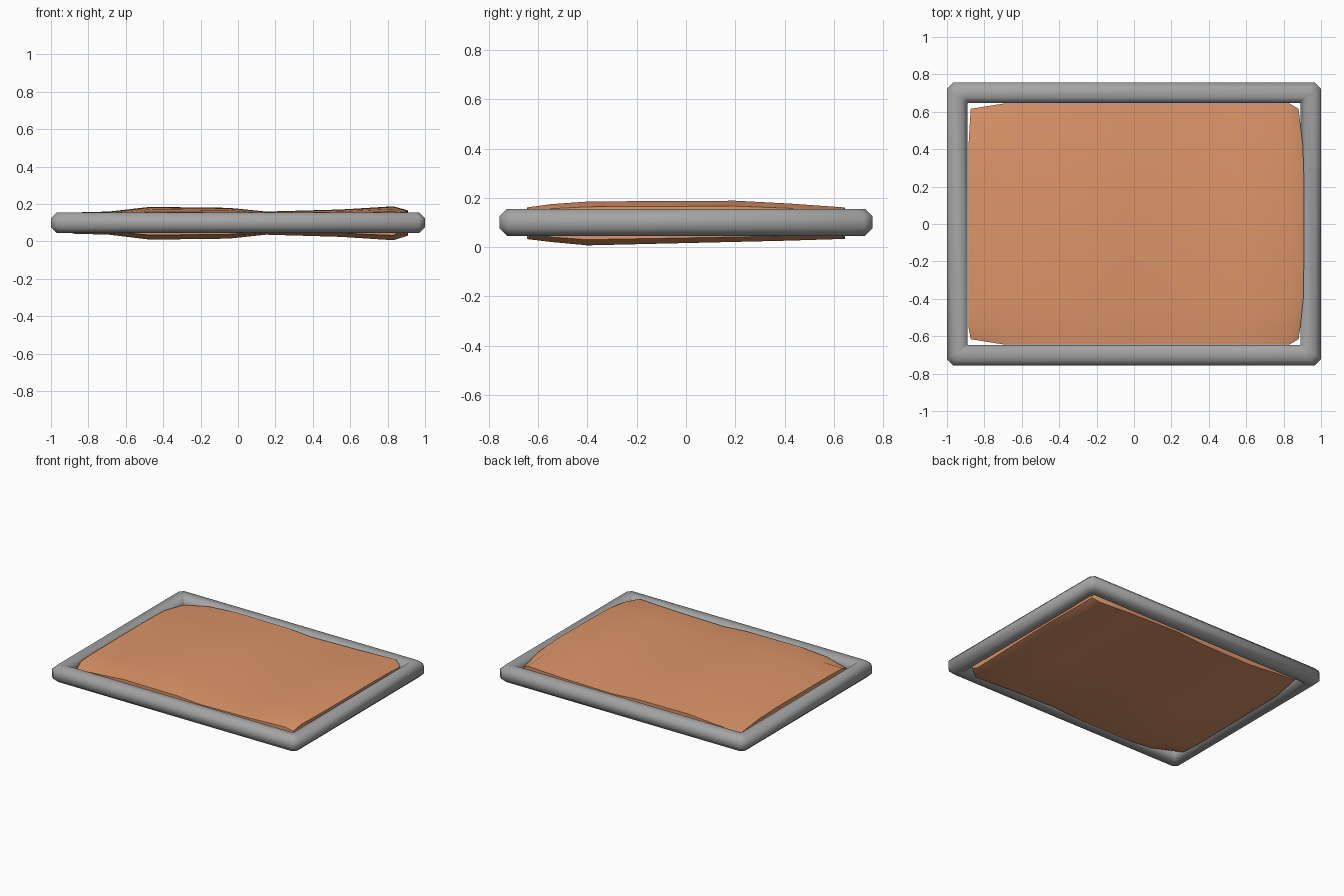
import bpy, bmesh

if "Cube" in bpy.data.objects:
    bpy.data.objects.remove(bpy.data.objects["Cube"])


def material(name, rgb):
    m = bpy.data.materials.new(name)
    m.diffuse_color = (*rgb, 1)
    m.use_nodes = True
    m.node_tree.nodes["Principled BSDF"].inputs["Base Color"].default_value = m.diffuse_color
    return m


def finish(name, bm, mat, angle):
    bmesh.ops.recalc_face_normals(bm, faces=bm.faces)
    me = bpy.data.meshes.new(name)
    bm.to_mesh(me)
    bm.free()
    ob = bpy.data.objects.new(name, me)
    bpy.context.collection.objects.link(ob)
    me.materials.append(mat)
    bpy.ops.object.select_all(action='DESELECT')
    ob.select_set(True)
    bpy.context.view_layer.objects.active = ob
    bpy.ops.object.shade_smooth_by_angle(angle=angle)
    return ob


grey = material("frame grey", (0.37, 0.37, 0.37))
orange = material("fabric orange", (0.72, 0.30, 0.14))

# Frame: octagonal section swept around a rectangle with clipped outer corners
section = [(0, .075), (0, .125), (.03, .155), (.08, .155),
           (.11, .125), (.11, .075), (.08, .045), (.03, .045)]   # (inset, z)
bm = bmesh.new()
rings = []
for inset, z in section:
    X, Y = 1 - inset, .757 - inset
    c = .03 * (1 - inset / .11) + .004
    pts = [(X, -Y + c), (X, Y - c), (X - c, Y), (-X + c, Y),
           (-X, Y - c), (-X, -Y + c), (-X + c, -Y), (X - c, -Y)]
    rings.append([bm.verts.new((x, y, z)) for x, y in pts])
for a, b in zip(rings, rings[1:] + rings[:1]):
    for i in range(8):
        j = (i + 1) % 8
        bm.faces.new((a[i], a[j], b[j], b[i]))
finish("frame", bm, grey, 0.9)

# Cushion: a wavy padded slab, top and bottom grids joined by a side wall
xs = [-.885, -.69, -.47, -.05, .15, .55, .83, .91]
half = [.055, .060, .085, .080, .060, .071, .088, .066]
ys = [-.645, -.55, -.40, -.10, .20, .42, .645]
top_y = [.69, .84, .96, .99, 1, .87, .69]
bottom_y = [.77, .90, 1.06, .98, .90, .84, .76]
bm = bmesh.new()


def sheet(side, profile):
    grid = []
    for i, (x, h) in enumerate(zip(xs, half)):
        row = []
        for j, y in enumerate(ys):
            px, py, k = x, y, profile[j]
            edge = j in (0, len(ys) - 1)
            if i in (0, len(xs) - 1):          # drawn-in, sagging corners
                if edge:
                    py *= .955
                    k *= .4 if i == 0 else .7
                if i:
                    px -= .03 * max(0, (abs(y) - .35) / .295)
                else:
                    px += .012 * edge
            row.append(bm.verts.new((px, py, .1 + side * h * k)))
        grid.append(row)
    for i in range(len(xs) - 1):
        for j in range(len(ys) - 1):
            bm.faces.new((grid[i][j], grid[i + 1][j],
                          grid[i + 1][j + 1], grid[i][j + 1]))
    return ([r[0] for r in grid] + grid[-1][1:]
            + [r[-1] for r in grid[-2::-1]] + grid[0][-2:0:-1])


upper, lower = sheet(1, top_y), sheet(-1, bottom_y)
n = len(upper)
for i in range(n):
    j = (i + 1) % n
    bm.faces.new((upper[i], upper[j], lower[j], lower[i]))
finish("cushion", bm, orange, 0.7)
